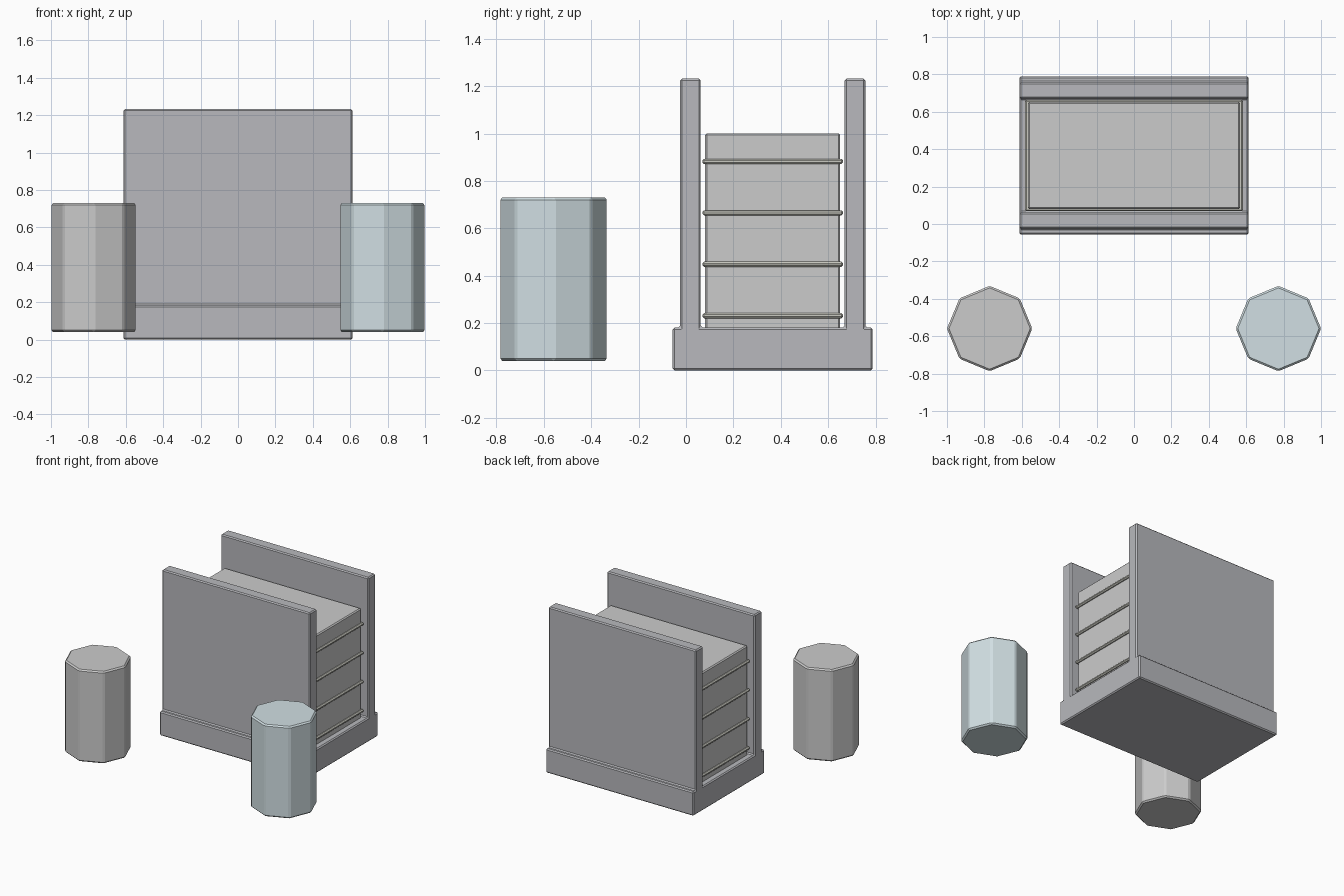
import bpy
import bmesh
from mathutils import Matrix

if "Cube" in bpy.data.objects:
    bpy.data.objects.remove(bpy.data.objects["Cube"])

CY = 0.366  # centre of the rack in y


def material(name, rgb):
    m = bpy.data.materials.new(name)
    m.diffuse_color = (*rgb, 1)
    m.use_nodes = True
    m.node_tree.nodes["Principled BSDF"].inputs["Base Color"].default_value = m.diffuse_color
    return m


def finish(name, bm, bevel, mat=None):
    bmesh.ops.recalc_face_normals(bm, faces=bm.faces)
    me = bpy.data.meshes.new(name)
    bm.to_mesh(me)
    bm.free()
    ob = bpy.data.objects.new(name, me)
    bpy.context.collection.objects.link(ob)
    if mat:
        me.materials.append(mat)
    mod = ob.modifiers.new("edge_bevel", 'BEVEL')
    mod.width = bevel
    mod.segments = 1
    mod.limit_method = 'ANGLE'
    return ob


def box(name, size, centre, bevel, mat=None):
    bm = bmesh.new()
    bmesh.ops.create_cube(bm, size=1, matrix=Matrix.Translation(centre) @ Matrix.Diagonal((*size, 1)))
    return finish(name, bm, bevel, mat)


def drum(name, x, mat=None):
    bm = bmesh.new()
    bmesh.ops.create_cone(bm, cap_ends=True, segments=8, radius1=0.228, radius2=0.228,
                          depth=0.69, matrix=Matrix.Translation((x, -0.559, 0.385)))
    return finish(name, bm, 0.01, mat)


frame_grey = material("frame_grey", (0.48, 0.485, 0.51))
band_grey = material("band_grey", (0.6, 0.6, 0.54))
pale_blue = material("pale_blue", (0.64, 0.74, 0.77))

# Frame: stepped U-shaped profile (mirrored half) extruded along x
half = [(0.422, 0), (0.422, 0.181), (0.391, 0.181), (0.391, 1.232), (0.304, 1.232), (0.304, 0.181)]
profile = half + [(-y, z) for y, z in reversed(half)]
bm = bmesh.new()
face = bm.faces.new([bm.verts.new((-0.613, CY + y, z)) for y, z in profile])
ext = bmesh.ops.extrude_face_region(bm, geom=[face])
bmesh.ops.translate(bm, vec=(1.226, 0, 0),
                    verts=[v for v in ext["geom"] if isinstance(v, bmesh.types.BMVert)])
finish("frame", bm, 0.008, frame_grey)

# Core block standing on the frame floor
box("core_block", (1.136, 0.57, 0.83), (0, CY, 0.586), 0.008)

# Thin bands around the core
for i in range(4):
    box(f"core_band_{i + 1}", (1.164, 0.594, 0.022), (0, CY, 0.231 + i * 0.217), 0.007, band_grey)

# Free-standing octagonal drums
drum("left_drum", -0.772)
drum("right_drum", 0.772, pale_blue)
